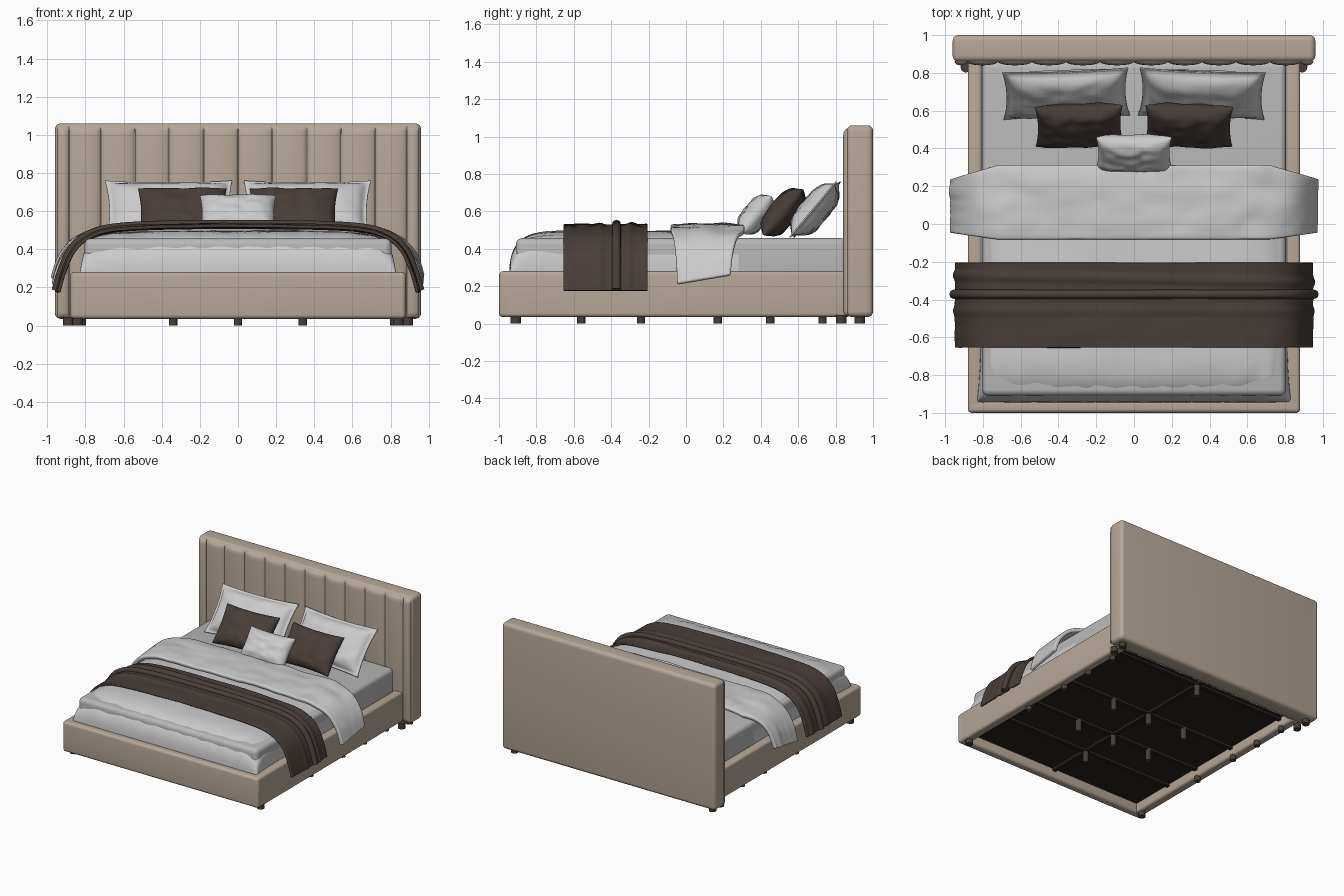
import bpy, bmesh, math
from mathutils import Vector, noise

if "Cube" in bpy.data.objects:
    bpy.data.objects.remove(bpy.data.objects["Cube"])


def mat(name, r, g, b):
    m = bpy.data.materials.new(name)
    m.diffuse_color = (r, g, b, 1)
    m.use_nodes = True
    m.node_tree.nodes["Principled BSDF"].inputs["Base Color"].default_value = m.diffuse_color
    return m


BEIGE = mat("beige upholstery", 0.47, 0.39, 0.32)
WHITE = mat("white linen", 0.60, 0.60, 0.60)
SHEET = mat("grey sheet", 0.48, 0.48, 0.48)
BROWN = mat("dark brown cloth", 0.065, 0.048, 0.04)
BLACK = mat("dark underside", 0.022, 0.017, 0.014)


def finish(bm, name, m, smooth=True):
    me = bpy.data.meshes.new(name)
    bmesh.ops.recalc_face_normals(bm, faces=bm.faces)
    if smooth:
        for f in bm.faces:
            f.smooth = True
    bm.to_mesh(me)
    bm.free()
    me.materials.append(m)
    ob = bpy.data.objects.new(name, me)
    bpy.context.collection.objects.link(ob)
    return ob


def box(name, m, x0, x1, y0, y1, z0, z1, bevel=0.0):
    bm = bmesh.new()
    bmesh.ops.create_cube(bm, size=1)
    for v in bm.verts:
        v.co = ((x0 + x1) / 2 + v.co.x * (x1 - x0), (y0 + y1) / 2 + v.co.y * (y1 - y0),
                (z0 + z1) / 2 + v.co.z * (z1 - z0))
    if bevel:
        bmesh.ops.bevel(bm, geom=bm.edges[:], offset=bevel, segments=5, profile=0.5, affect='EDGES')
    return finish(bm, name, m, bevel > 0)


def cylinder(name, m, x, y, z0, z1, r):
    bm = bmesh.new()
    bmesh.ops.create_cone(bm, cap_ends=True, segments=16, radius1=r, radius2=r, depth=z1 - z0)
    bmesh.ops.translate(bm, verts=bm.verts, vec=(x, y, (z0 + z1) / 2))
    return finish(bm, name, m, False)


def grid_mesh(bm, rows):
    vs = [[bm.verts.new(p) for p in row] for row in rows]
    for a, b in zip(vs, vs[1:]):
        for i in range(len(a) - 1):
            bm.faces.new((a[i], a[i + 1], b[i + 1], b[i]))
    return vs


def smooth_profile(half, n=6):
    # mirror a half profile and sample it as a Catmull-Rom curve
    pts = [Vector((-x, z)) for x, z in reversed(half[1:])] + [Vector(p) for p in half]
    out = []
    for i in range(len(pts) - 1):
        p0, p1, p2, p3 = pts[max(i - 1, 0)], pts[i], pts[i + 1], pts[min(i + 2, len(pts) - 1)]
        for k in range(n):
            t = k / n
            out.append(0.5 * (2 * p1 + (p2 - p0) * t + (2 * p0 - 5 * p1 + 4 * p2 - p3) * t * t
                              + (3 * p1 - p0 - 3 * p2 + p3) * t ** 3))
    return out + [pts[-1]]


def drape(name, m, half, ys, shape, thick):
    prof = smooth_profile(half)
    bm = bmesh.new()
    grid_mesh(bm, [[shape(p.x, y, p.y) for p in prof] for y in ys])
    ob = finish(bm, name, m)
    if thick:
        s = ob.modifiers.new("thickness", 'SOLIDIFY')
        s.thickness = thick
        s.offset = 0
        b = ob.modifiers.new("soft edge", 'BEVEL')
        b.width = thick * 0.3
        b.segments = 2
    return ob


def span(a, b, n):
    return [a + (b - a) * i / n for i in range(n + 1)]


# Headboard: rounded slab with vertical padded channels
box("headboard", BEIGE, -0.96, 0.96, 0.86, 1.0, 0.035, 1.06, 0.03)
seams = [-0.95, -0.885] + [0.18 * i for i in range(-4, 5)] + [0.885, 0.95]
xs = []
for a, b in zip(seams, seams[1:]):
    for k in range(12):
        u = -math.cos(math.pi * k / 12)
        xs.append((a + (b - a) * (u + 1) / 2, (1 - u ** 2) ** 0.4))
xs.append((0.95, 0))
rows = []
for z, d in ((0.04, 0), (0.05, 0.7), (0.07, 1), (0.6, 1), (1.0, 1), (1.02, 0.88), (1.035, 0.6), (1.045, 0)):
    rows.append([(x, 0.864 - 0.024 * h * d, z) for x, h in xs])
bm = bmesh.new()
grid_mesh(bm, rows)
finish(bm, "headboard_channels", BEIGE)

# Bed frame rails
box("front_rail", BEIGE, -0.88, 0.88, -1.0, -0.93, 0.035, 0.28, 0.022)
for s, n in ((-1, "left"), (1, "right")):
    a, b = sorted((s * 0.805, s * 0.88))
    box(n + "_rail", BEIGE, a, b, -0.985, 0.88, 0.035, 0.28, 0.02)

# Underside panel, beams and legs
box("base_panel", BLACK, -0.81, 0.81, -0.94, 0.87, 0.11, 0.13)
for y in (-0.56, -0.24, 0.17, 0.73):
    box("cross_beam", BLACK, -0.81, 0.81, y - 0.015, y + 0.015, 0.09, 0.112)
box("centre_beam", BLACK, -0.015, 0.015, -0.94, 0.86, 0.09, 0.112)
for x, y in ((0, -0.56), (0, -0.24), (0, 0.17), (0, 0.73), (-0.34, -0.24), (-0.34, 0.17),
             (0.34, -0.24), (0.34, 0.17)):
    cylinder("support_post", BROWN, x, y, 0, 0.1, 0.022)
for s in (-1, 1):
    for y in (-0.24, 0.17, 0.45, 0.73):
        cylinder("rail_leg", BROWN, s * 0.82, y, 0, 0.045, 0.022)
    for x, y in ((0.84, -0.91), (0.89, 0.83), (0.89, 0.93)):
        cylinder("corner_leg", BROWN, s * x, y, 0, 0.045, 0.028)

# Mattress
box("mattress", SHEET, -0.805, 0.805, -0.91, 0.86, 0.13, 0.457, 0.035)


# Duvet over the foot of the bed
def duvet_shape(x, y, z):
    t = min(max((-0.62 - y) / 0.325, 0), 1)
    f = (1 - t ** 3.2) ** (1 / 3.2)
    w = 0.006 * math.sin(x * 38 + 3 * noise.noise((x * 4, y * 4, 0))) * t * f
    side = 1 + 0.025 * t * t
    return (x * side, y - 0.5 * w, 0.22 + (z - 0.22) * f + w + 0.005 * f * noise.noise((x * 5, y * 5, 1)))


foot = [-0.62 - 0.325 * math.sin(math.pi / 2 * i / 24) for i in range(24, 0, -1)]
drape("duvet", WHITE, [(0, 0.495), (0.3, 0.495), (0.6, 0.487), (0.73, 0.468), (0.79, 0.42), (0.81, 0.33), (0.812, 0.22)],
      foot + span(-0.62, 0.28, 24), duvet_shape, 0)


# Folded back part of the duvet, hanging over both sides
def fold_shape(x, y, z):
    d = min(max((abs(x) - 0.72) / 0.25, 0), 1)
    t = (y + 0.08) / 0.39
    yy = y + d * (0.035 * (1 - t) - 0.075 * t)
    puff = 0.012 * math.sin(math.pi * min(max(t, 0), 1)) ** 0.5
    n = 0.014 * noise.noise((x * 4, y * 7, 5)) + 0.006 * noise.noise((x * 11, y * 12, 2))
    return (x + math.copysign(n * d, x), yy, z + puff * (1 - d) + n * (1 - d) + d * 0.05 * t)


drape("duvet_fold", WHITE, [(0, 0.506), (0.3, 0.506), (0.55, 0.502), (0.72, 0.485), (0.84, 0.435), (0.92, 0.33), (0.96, 0.21)],
      span(-0.08, 0.31, 24), fold_shape, 0.03)

# Brown throw with a rolled ridge
throw = [(0, 0.522), (0.4, 0.518), (0.65, 0.502), (0.78, 0.462), (0.86, 0.39), (0.91, 0.28), (0.94, 0.175)]


def throw_shape(x, y, z):
    d = min(max((abs(x) - 0.7) / 0.24, 0), 1)
    r = 0.012 * math.exp(-((y + 0.29 + 0.02 * x) / 0.02) ** 2) + 0.008 * math.exp(-((y + 0.46) / 0.02) ** 2)
    r += 0.006 * noise.noise((x * 4, y * 8, 3))
    return (x + math.copysign(r * d, x), y, z + r * (1 - d))


drape("throw", BROWN, throw, span(-0.655, -0.205, 40), throw_shape, 0.018)
cu = bpy.data.curves.new("throw_roll", 'CURVE')
cu.dimensions = '3D'
cu.bevel_depth = 0.024
cu.bevel_resolution = 4
cu.use_fill_caps = True
pts = smooth_profile([(x * 1.015, z + 0.008) for x, z in throw])
sp = cu.splines.new('POLY')
sp.points.add(len(pts) - 1)
for q, p in zip(sp.points, pts):
    q.co = (p.x, -0.372, p.y, 1)
sp.use_smooth = True
cu.materials.append(BROWN)
bpy.context.collection.objects.link(bpy.data.objects.new("throw_roll", cu))


# Pillows: two shells that meet at a pinched edge
def pillow(name, m, loc, w, h, t, tilt, flange=1.0, turn=0.0, seed=0):
    bm = bmesh.new()
    nu, nv = 36, 24
    for side in (1, -1):
        rows = []
        for j in range(nv + 1):
            v = -math.cos(math.pi * j / nv)
            row = []
            for i in range(nu + 1):
                u = -math.cos(math.pi * i / nu)
                a = max(0, 1 - (u / (1 - (1 - flange) * h / w)) ** 4) * max(0, 1 - (v / flange) ** 4)
                edge = i in (0, nu) or j in (0, nv)
                z = 0 if edge else 0.004 + t * a ** 0.6 * (1 + 0.2 * noise.noise((u * 3, v * 3, seed)))
                row.append((u * w * (1 - 0.06 * (1 - v * v)), v * h * (1 - 0.08 * (1 - u * u)), side * z))
            rows.append(row)
        grid_mesh(bm, rows)
    bmesh.ops.remove_doubles(bm, verts=bm.verts, dist=0.0002)
    ob = finish(bm, name, m)
    ob.location = loc
    ob.rotation_euler = (math.radians(tilt), 0, math.radians(turn))


for s in (-1, 1):
    pillow("large_pillow", WHITE, (s * 0.36, 0.69, 0.61), 0.335, 0.195, 0.068, 50, 0.9, -2 * s, s + 4)
    pillow("brown_cushion", BROWN, (s * 0.29, 0.52, 0.595), 0.232, 0.158, 0.065, 50, 1.0, -1.5 * s, s + 8)
pillow("small_cushion", WHITE, (0, 0.375, 0.582), 0.2, 0.128, 0.062, 50, 1.0, 0, 2)
